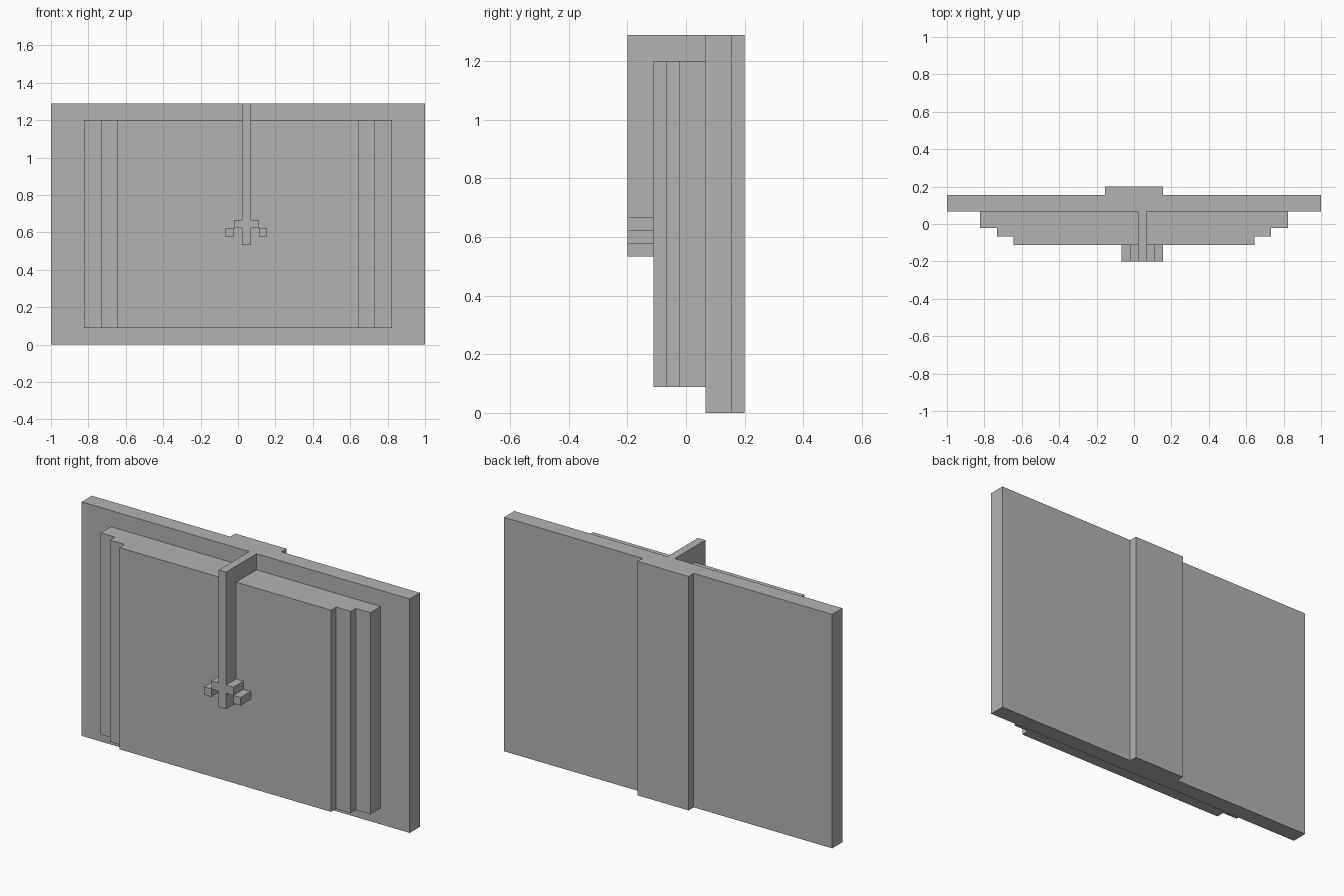
import bpy
import bmesh

cube = bpy.data.objects.get("Cube")
if cube:
    bpy.data.objects.remove(cube, do_unlink=True)

U = 2 / 45  # block size: the model is 45 blocks wide

grey = bpy.data.materials.new("plain_grey")
grey.use_nodes = True
colour = (0.45, 0.45, 0.45, 1)
grey.diffuse_color = colour
grey.node_tree.nodes["Principled BSDF"].inputs["Base Color"].default_value = colour


def prism(name, outline, start, end, axis):
    """Extrude an outline in block units along z (x, y points) or x (y, z points)."""
    bm = bmesh.new()
    place = {"z": lambda a, b, d: (a * U, b * U, d * U),
             "x": lambda a, b, d: (d * U, a * U, b * U),
             "y": lambda a, b, d: (a * U, d * U, b * U)}[axis]
    face = bm.faces.new([bm.verts.new(place(a, b, start)) for a, b in outline])
    moved = bmesh.ops.extrude_face_region(bm, geom=[face])["geom"]
    shift = [p - q for p, q in zip(place(0, 0, end), place(0, 0, start))]
    bmesh.ops.translate(bm, vec=shift,
                        verts=[v for v in moved if isinstance(v, bmesh.types.BMVert)])
    bmesh.ops.recalc_face_normals(bm, faces=bm.faces)
    mesh = bpy.data.meshes.new(name)
    bm.to_mesh(mesh)
    bm.free()
    mesh.materials.append(grey)
    obj = bpy.data.objects.new(name, mesh)
    bpy.context.collection.objects.link(obj)
    return obj


def mirrored(half):
    """Complete a right-hand outline with its mirror image."""
    return half + [(-x, y) for x, y in reversed(half)]


# Cover with the raised spine at the back
prism("cover", mirrored([(22.5, 1.5), (22.5, 3.5), (3.5, 3.5), (3.5, 4.5)]), 0, 29, "z")

# Page block, stepped in towards the front
steps = [(18.5, 1.5), (18.5, -0.5), (16.5, -0.5), (16.5, -1.5), (14.5, -1.5), (14.5, -2.5)]
prism("pages", mirrored(steps), 2, 27, "z")

# Bookmark ribbon folded over the top and down the front
ribbon = [(1.5, 29), (-4.5, 29), (-4.5, 12), (-2.5, 12), (-2.5, 27), (1.5, 27)]
prism("bookmark_ribbon", ribbon, 0.5, 1.5, "x")

# Tassel blocks stepping down on both sides of the ribbon
for side, label in ((-1, "right"), (1, "left")):
    for step, part in ((1, "arm"), (2, "tip")):
        x, z = 1 + side * step, 15 - step
        square = [(x - 0.5, z), (x + 0.5, z), (x + 0.5, z + 1), (x - 0.5, z + 1)]
        prism(f"tassel_{part}_{label}", square, -4.5, -2.5, "y")
